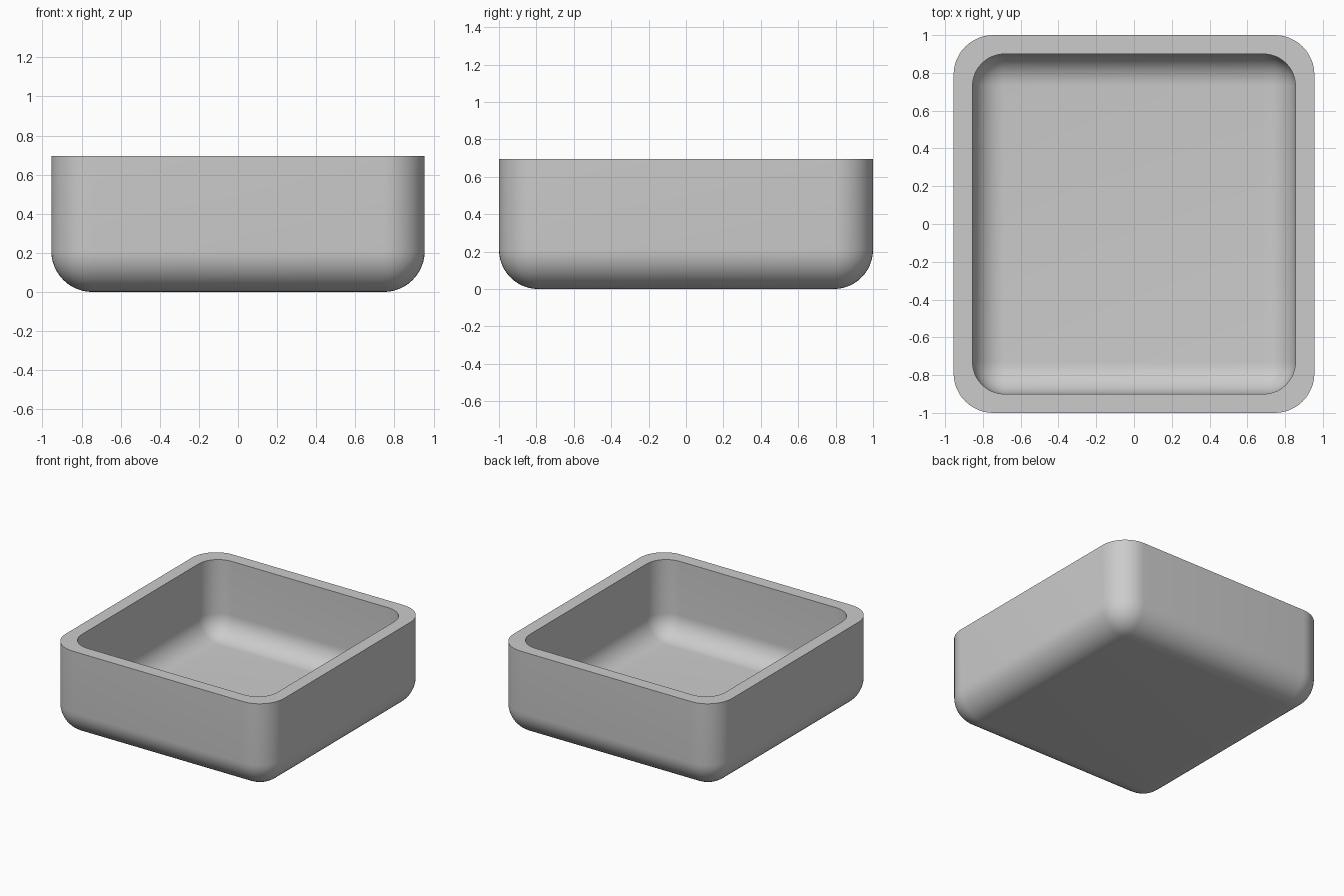
import bpy
import bmesh

cube = bpy.data.objects.get("Cube")
if cube:
    bpy.data.objects.remove(cube, do_unlink=True)

WIDTH, DEPTH, HEIGHT = 1.91, 2.0, 0.695
WALL = 0.1

grey = bpy.data.materials.new("plain grey")
grey.use_nodes = True
colour = (0.6, 0.6, 0.6, 1)
grey.diffuse_color = colour
grey.node_tree.nodes["Principled BSDF"].inputs["Base Color"].default_value = colour


def add_shell(bm, width, depth, bottom, radius, inward=False):
    """Open-topped box with rounded sides and floor; returns its rim edges."""
    part = bmesh.new()
    bmesh.ops.create_cube(part, size=1)
    for v in part.verts:
        v.co.x *= width
        v.co.y *= depth
        v.co.z = HEIGHT if v.co.z > 0 else bottom
    lid = [f for f in part.faces if f.normal.z > 0.9]
    edges = [e for e in part.edges if e not in lid[0].edges[:]]
    bmesh.ops.bevel(part, geom=edges, offset=radius, offset_type='OFFSET',
                    segments=12, profile=0.5, affect='EDGES', clamp_overlap=True)
    part.normal_update()
    lid = [f for f in part.faces
           if f.normal.z > 0.9 and f.calc_center_median().z > HEIGHT - 0.001]
    bmesh.ops.delete(part, geom=lid, context='FACES')
    if inward:
        bmesh.ops.reverse_faces(part, faces=part.faces[:])
    mesh = bpy.data.meshes.new("shell")
    part.to_mesh(mesh)
    part.free()
    bm.from_mesh(mesh)
    bpy.data.meshes.remove(mesh)


# Outer and inner shells joined by a flat rim
bm = bmesh.new()
add_shell(bm, WIDTH, DEPTH, 0, 0.21)
add_shell(bm, WIDTH - 2 * WALL, DEPTH - 2 * WALL, WALL, 0.17, inward=True)
bmesh.ops.bridge_loops(bm, edges=[e for e in bm.edges if e.is_boundary])
bmesh.ops.recalc_face_normals(bm, faces=bm.faces[:])

mesh = bpy.data.meshes.new("open_tray")
bm.to_mesh(mesh)
bm.free()
mesh.materials.append(grey)
tray = bpy.data.objects.new("open_tray", mesh)
bpy.context.collection.objects.link(tray)

# Smooth fillets, crisp rim
bpy.ops.object.select_all(action='DESELECT')
tray.select_set(True)
bpy.context.view_layer.objects.active = tray
bpy.ops.object.shade_smooth_by_angle(angle=0.7)
